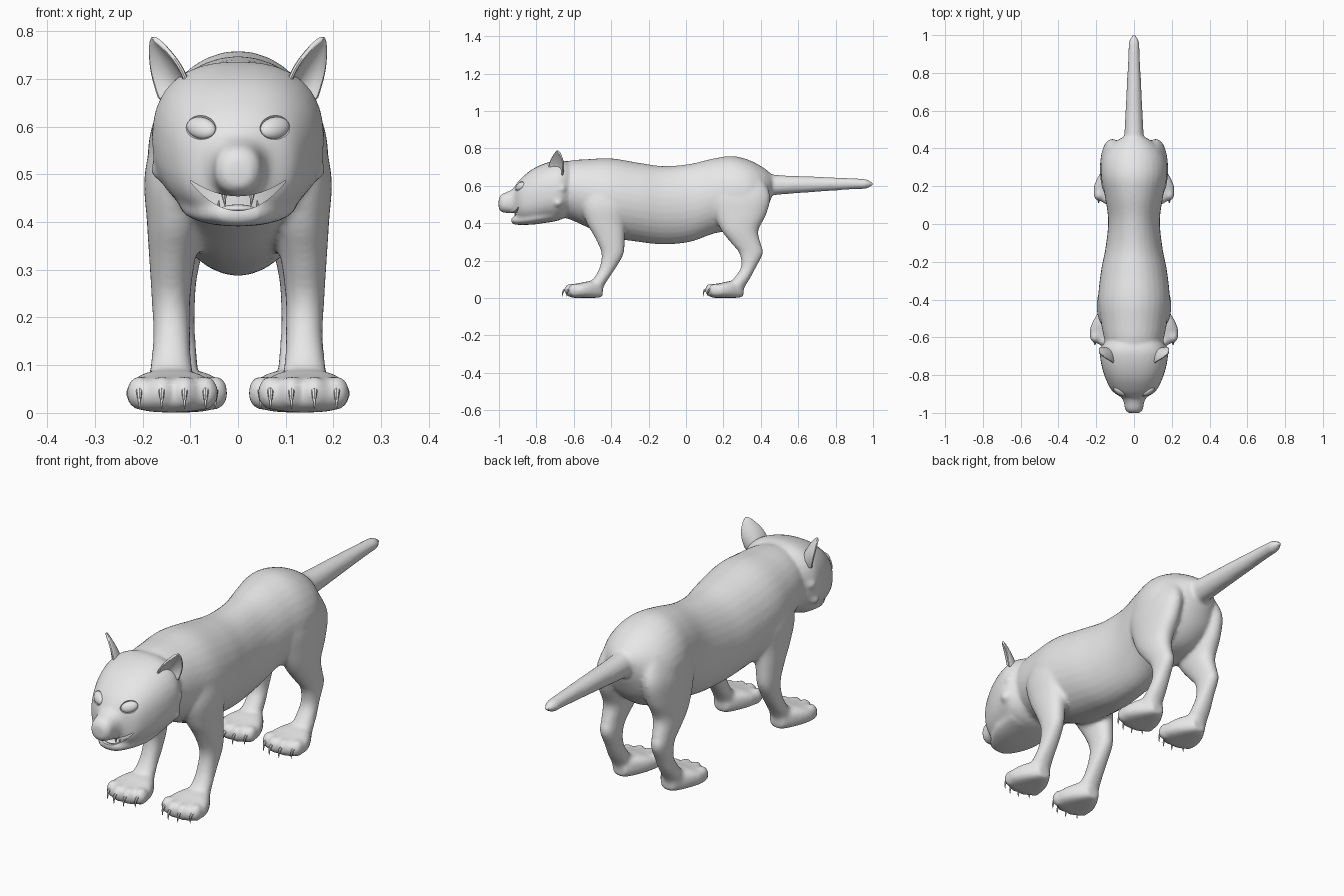
import bpy
import bmesh
import math
from mathutils import Matrix, Vector

if "Cube" in bpy.data.objects:
    bpy.data.objects.remove(bpy.data.objects["Cube"], do_unlink=True)

grey = bpy.data.materials.new("plain_grey")
grey.use_nodes = True
grey.diffuse_color = (0.8, 0.8, 0.8, 1)
grey.node_tree.nodes["Principled BSDF"].inputs["Base Color"].default_value = (0.8, 0.8, 0.8, 1)
finished = []


def make(name, bm, final=True):
    bmesh.ops.recalc_face_normals(bm, faces=bm.faces)
    mesh = bpy.data.meshes.new(name)
    bm.to_mesh(mesh)
    bm.free()
    obj = bpy.data.objects.new(name, mesh)
    bpy.context.collection.objects.link(obj)
    if final:
        mesh.materials.append(grey)
        finished.append(obj)
    return obj


def bake(obj):
    graph = bpy.context.evaluated_depsgraph_get()
    mesh = bpy.data.meshes.new_from_object(obj.evaluated_get(graph))
    obj.modifiers.clear()
    obj.data = mesh
    mesh.materials.clear()
    mesh.materials.append(grey)


def skin(bm, rings):
    rows = [[bm.verts.new(p) for p in ring] for ring in rings]
    n = len(rows[0])
    for a, b in zip(rows, rows[1:]):
        for i in range(n):
            bm.faces.new((a[i], a[(i + 1) % n], b[(i + 1) % n], b[i]))
    bm.faces.new(rows[0])
    bm.faces.new(rows[-1])


def spline(rows, steps=5):
    out = []
    for i in range(len(rows) - 1):
        quad = (rows[max(i - 1, 0)], rows[i], rows[i + 1], rows[min(i + 2, len(rows) - 1)])
        for k in range(steps):
            t = k / steps
            out.append([0.5 * (2 * b + (c - a) * t + (2 * a - 5 * b + 4 * c - d) * t * t
                               + (3 * b - a - 3 * c + d) * t ** 3) for a, b, c, d in zip(*quad)])
    return out + [list(rows[-1])]


def loft(bm, rows, axis="y", power=2.0, side=1, shift=(0, 0)):
    """Rows give a position along the axis and the bounds of the section there."""
    rings = []
    for pos, x0, x1, v0, v1 in spline(rows):
        ring = []
        for k in range(32):
            c, s = math.cos(math.tau * k / 32), math.sin(math.tau * k / 32)
            u = math.copysign(abs(c) ** (2 / power), c)
            w = math.copysign(abs(s) ** (2 / power), s)
            x = (x0 + x1) / 2 + (x1 - x0) / 2 * u + shift[0]
            v = (v0 + v1) / 2 + (v1 - v0) / 2 * w
            ring.append((side * x, pos + shift[1], v) if axis == "y" else (side * x, v, pos))
        rings.append(ring)
    skin(bm, rings)


def even(rows):
    return [(y, -x, x, z0, z1) for y, x, z0, z1 in rows]


def ball(bm, centre, radii, side=1, turn=Matrix()):
    m = (Matrix.Scale(side, 4, (1, 0, 0)) @ Matrix.Translation(centre) @ turn
         @ Matrix.Diagonal((*radii, 1)))
    bmesh.ops.create_uvsphere(bm, u_segments=24, v_segments=16, radius=1, matrix=m)


def spike(bm, base, tip, radius, bend=(0, 0, 0)):
    base, tip, bend = Vector(base), Vector(tip), Vector(bend)
    turn = (tip - base).to_track_quat("Z", "Y").to_matrix()
    rings = []
    for t in (0, 0.3, 0.6, 0.85, 1):
        r = radius * (1.03 - t) ** 0.7
        rings.append([base.lerp(tip, t) + bend * 4 * t * (1 - t) + turn @ Vector(
            (r * math.cos(math.tau * k / 8), r * math.sin(math.tau * k / 8), 0)) for k in range(8)])
    skin(bm, rings)


# Torso, tail, skull, muzzle and jaw
bm = bmesh.new()
loft(bm, even([(-.70, .13, .44, .71), (-.62, .155, .42, .735), (-.52, .175, .375, .743),
               (-.40, .19, .325, .747), (-.25, .175, .30, .723), (-.12, .15, .287, .706),
               (.02, .137, .30, .717), (.15, .155, .345, .747), (.25, .175, .36, .759),
               (.34, .17, .38, .737), (.41, .13, .44, .70), (.455, .07, .53, .665)]))
loft(bm, even([(.40, .055, .54, .67), (.5, .05, .553, .657), (.7, .04, .568, .649), (.9, .03, .582, .64),
               (.96, .028, .584, .636), (.985, .018, .595, .625), (1.004, .006, .605, .615)]))
loft(bm, even([(-.92, .06, .43, .592), (-.885, .115, .41, .637), (-.82, .15, .40, .69),
               (-.75, .172, .407, .722), (-.68, .18, .415, .737), (-.635, .16, .44, .73)]), power=2.4)
loft(bm, even([(-1.002, .025, .478, .53), (-.985, .046, .46, .555), (-.94, .055, .452, .575),
               (-.89, .08, .44, .605), (-.85, .09, .43, .62)]), power=2.3)
loft(bm, even([(-.935, .03, .405, .43), (-.92, .055, .394, .44), (-.87, .09, .391, .45),
               (-.8, .12, .395, .47), (-.7, .13, .41, .5)]), power=2.3)

# Legs, paws, toes and cheek tufts
front_leg = [(.62, .04, .17, -.54, -.34), (.50, .05, .196, -.56, -.31), (.40, .07, .191, -.53, -.325),
             (.32, .09, .186, -.485, -.328), (.24, .10, .181, -.452, -.333), (.17, .10, .178, -.46, -.37),
             (.11, .098, .182, -.49, -.41), (.06, .09, .19, -.54, -.44), (.02, .09, .19, -.54, -.45)]
hind_leg = [(.66, .04, .14, .17, .40), (.55, .05, .175, .13, .45), (.45, .06, .18, .15, .43),
            (.36, .07, .178, .19, .387), (.29, .085, .17, .245, .40), (.24, .09, .165, .285, .412),
            (.17, .09, .163, .295, .377), (.11, .085, .17, .26, .345), (.06, .08, .175, .21, .315),
            (.02, .08, .175, .21, .30)]
paw = [(-.635, .09, .19, .015, .06), (-.61, .06, .22, .002, .073), (-.57, .045, .235, .001, .08),
       (-.52, .06, .22, .001, .09), (-.47, .09, .19, .002, .09), (-.445, .11, .17, .01, .06)]
toes = [(.068, -.595), (.112, -.617), (.160, -.617), (.207, -.595)]
paw_shifts = [(0, 0), (-.02, .752)]
for side in (1, -1):
    loft(bm, front_leg, "z", 2.2, side)
    loft(bm, hind_leg, "z", 2.2, side)
    for shift in paw_shifts:
        loft(bm, paw, "y", 2.8, side, shift)
        for x, y in toes:
            ball(bm, (x + shift[0], y + shift[1], .042), (.027, .034, .036), side)
    for y, z in ((-.665, .585), (-.685, .51)):
        ball(bm, (.163, y, z), (.02, .026, .022), side)

body = make("body", bm)
remesh = body.modifiers.new("blend", "REMESH")
remesh.mode = "VOXEL"
remesh.voxel_size = 0.009
soften = body.modifiers.new("soften", "SMOOTH")
soften.factor = 0.5
soften.iterations = 7
bake(body)

# Eyes are set into the face where it meets a forward line
bpy.context.view_layer.update()
graph = bpy.context.evaluated_depsgraph_get()
_, hit, normal, _ = body.evaluated_get(graph).ray_cast(Vector((.08, -2, .6)), Vector((0, 1, 0)))
eye_turn = (-normal).to_track_quat("Y", "Z").to_matrix().to_4x4() @ Matrix.Rotation(-.3, 4, "Y")

# Cutters for the eye sockets and the smiling mouth
sockets = bmesh.new()
mouth = bmesh.new()
rings = []
for i in range(17):
    x = -.1 + .2 * i / 16
    low = .424 + 6 * x * x
    high = low + .004 + .026 * (1 - (x / .1) ** 2)
    back = -.88 + 4 * x * x
    rings.append([(x, -1.1, low), (x, back, low), (x, back, high), (x, -1.1, high)])
skin(mouth, rings)
for side in (1, -1):
    ball(sockets, hit, (.040, .014, .027), side, eye_turn)
cutters = [make("socket_cutter", sockets, False), make("mouth_cutter", mouth, False)]
for cutter in cutters:
    cutter.hide_render = True
    cut = body.modifiers.new(cutter.name, "BOOLEAN")
    cut.operation = "DIFFERENCE"
    cut.solver = "EXACT"
    cut.object = cutter
bake(body)
for cutter in cutters:
    bpy.data.objects.remove(cutter, do_unlink=True)

for side, label in ((1, "left"), (-1, "right")):
    # Eyeball
    bm = bmesh.new()
    ball(bm, hit - normal * .007, (.036, .016, .023), side, eye_turn)
    make(label + "_eye", bm)

    # Cupped ear opening outward and forward
    bm = bmesh.new()
    facing, across = Vector((.75, -.65, 0)), Vector((.65, .75, 0))
    grid = []
    for i in range(11):
        t = i / 10
        mid = Vector((.137 + .043 * t ** 1.5, -.70 + .012 * t, .655 + .133 * t))
        half = .056 * (1 - t ** 2.2) ** 0.7 * (.8 + .2 * math.sin(math.pi * t)) + .003
        row = []
        for k in range(9):
            s = -1 + k / 4
            p = mid + across * half * s - facing * .038 * (1 - s * s) * (1 - t ** 1.5)
            row.append(bm.verts.new((side * p.x, p.y, p.z)))
        grid.append(row)
    for a, b in zip(grid, grid[1:]):
        for k in range(8):
            bm.faces.new((a[k], a[k + 1], b[k + 1], b[k]))
    ear = make(label + "_ear", bm)
    shell = ear.modifiers.new("thickness", "SOLIDIFY")
    shell.thickness = .011
    shell.offset = 0
    ear.modifiers.new("rounding", "SUBSURF").levels = 1
    bake(ear)

    # Hooked claws
    for shift, place in zip(paw_shifts, ("front", "hind")):
        bm = bmesh.new()
        for x, y in toes:
            x, y = side * (x + shift[0]), y + shift[1]
            spike(bm, (x, y - .022, .05), (x, y - .042, .008), .0075, (0, -.008, .006))
        make(label + "_" + place + "_claws", bm)

# Tongue and fangs
bm = bmesh.new()
ball(bm, (0, -.895, .428), (.035, .028, .009))
make("tongue", bm)
bm = bmesh.new()
for side in (1, -1):
    spike(bm, (side * .03, -.912, .462), (side * .027, -.914, .433), .006)
    spike(bm, (side * .042, -.905, .425), (side * .04, -.905, .446), .005)
make("fangs", bm)

# Smooth shading with crisp cut edges
bpy.ops.object.select_all(action="DESELECT")
for obj in finished:
    obj.select_set(True)
bpy.context.view_layer.objects.active = body
bpy.ops.object.shade_smooth_by_angle(angle=math.radians(40))
